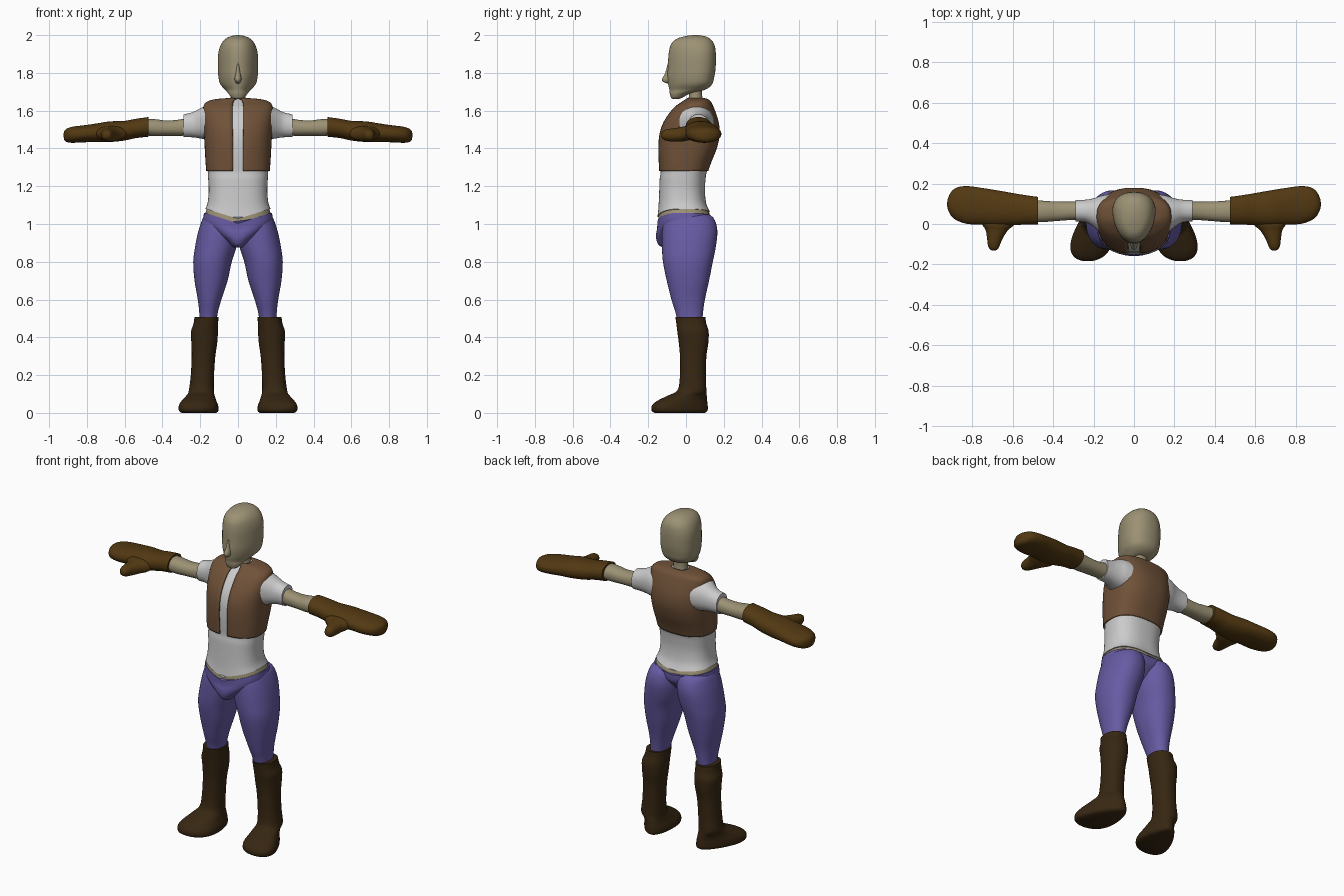
import bpy, bmesh, math

N = 64
SKIN = (0.33, 0.285, 0.175, 1)
VEST = (0.16, 0.083, 0.04, 1)
PANTS = (0.135, 0.105, 0.37, 1)
GLOVE = (0.085, 0.04, 0.006, 1)
BOOT = (0.038, 0.02, 0.006, 1)
mats = {}


def material(name, color):
    if name not in mats:
        m = bpy.data.materials.new(name)
        m.diffuse_color = color
        mats[name] = m
    return mats[name]


def smooth_rings(rings, steps=4):
    """Catmull-Rom interpolation between the given cross-sections."""
    r = [tuple(a) + (0,) * (7 - len(a)) for a in rings]
    out = []
    for i in range(len(r) - 1):
        p0, p1, p2, p3 = r[max(i - 1, 0)], r[i], r[i + 1], r[min(i + 2, len(r) - 1)]
        for s in range(steps):
            t = s / steps
            out.append([0.5 * (2 * b + (c - a) * t + (2 * a - 5 * b + 4 * c - d) * t * t
                               + (3 * b - a - 3 * c + d) * t ** 3)
                        for a, b, c, d in zip(p0, p1, p2, p3)])
    return out + [list(r[-1])]


def loft(name, rings, color=None, axis='z', power=2.2, mirror=False, skip=(), warp=None, caps=True):
    """Ring = position, u min, u max, v min, v max, taper, shear."""
    bm = bmesh.new()
    loops = []
    for t, u0, u1, v0, v1, taper, shear in smooth_rings(rings):
        loop = []
        for k in range(N):
            a = 2 * math.pi * k / N - math.pi / 2
            c, s = [math.copysign(abs(f) ** (2 / power), f) for f in (math.cos(a), math.sin(a))]
            u = (u0 + u1) / 2 + (u1 - u0) / 2 * c * (1 + taper * s) + shear * s
            v = (v0 + v1) / 2 + (v1 - v0) / 2 * s
            co = {'z': (u, v, t), 'x': (t, u, v), 'y': (u, t, v)}[axis]
            loop.append(bm.verts.new(warp(*co) if warp else co))
        loops.append(loop)
    for a, b in zip(loops, loops[1:]):
        for k in range(N):
            if k not in skip:
                j = (k + 1) % N
                bm.faces.new((a[k], a[j], b[j], b[k]))
    if caps:
        bm.faces.new(loops[0])
        bm.faces.new(loops[-1])
    bmesh.ops.recalc_face_normals(bm, faces=bm.faces)
    me = bpy.data.meshes.new(name)
    bm.to_mesh(me)
    bm.free()
    ob = bpy.data.objects.new(name, me)
    bpy.context.collection.objects.link(ob)
    if color:
        me.materials.append(material(name + "_color", color))
    bpy.ops.object.select_all(action='DESELECT')
    ob.select_set(True)
    bpy.context.view_layer.objects.active = ob
    bpy.ops.object.shade_smooth_by_angle(angle=math.radians(45))
    if mirror:
        ob.modifiers.new("Mirror", 'MIRROR').use_mirror_merge = False
    return ob


def sym(z, half, v0, v1, taper=0):
    return (z, -half, half, v0, v1, taper)


def waist(x, y, z):
    """Dip the waistline towards the middle, deeper in front."""
    w = max(0, 1 - abs(z - 1.065) / 0.15)
    w *= max(0, 1 - abs(x) / 0.17) * (1 if y < 0 else 0.4)
    return x, y, z - 0.058 * w


# Head, nose and neck
loft("head", [sym(1.662, .015, -.07, -.04), sym(1.668, .033, -.079, -.02),
              sym(1.69, .05, -.086, .02, .1), sym(1.71, .066, -.088, .10, .2),
              sym(1.74, .09, -.094, .138, .25), sym(1.78, .10, -.099, .15, .25),
              sym(1.83, .103, -.096, .157, .22), sym(1.90, .102, -.092, .158, .2),
              sym(1.95, .089, -.08, .15, .15), sym(1.98, .066, -.05, .128, .1),
              sym(1.994, .038, -.005, .10), sym(2.0, .01, .035, .065)], SKIN)
loft("nose", [sym(1.86, .006, -.094, -.05), sym(1.80, .014, -.11, -.05),
              sym(1.768, .018, -.127, -.05), sym(1.752, .014, -.12, -.05),
              sym(1.742, .006, -.095, -.05)], SKIN)
loft("neck", [sym(1.62, .055, 0, .10), sym(1.66, .042, .013, .088),
              sym(1.70, .04, .015, .085), sym(1.74, .045, .01, .09)], SKIN)

# Vest, open down the front
chest = [sym(1.28, .168, -.142, .118), sym(1.33, .172, -.145, .135),
         sym(1.40, .176, -.147, .163), sym(1.47, .18, -.142, .178),
         sym(1.53, .184, -.124, .175), sym(1.58, .187, -.094, .161),
         sym(1.62, .184, -.06, .146), sym(1.645, .168, -.025, .134),
         sym(1.66, .125, -.003, .118), sym(1.667, .05, .008, .095)]
vest = loft("vest", chest, VEST, power=2.5, skip=(0, N - 1), caps=False)
sol = vest.modifiers.new("Thickness", 'SOLIDIFY')
sol.thickness = 0.008

# Shirt body continues under the vest
shirt = [sym(1.08, .172, -.152, .128), sym(1.12, .16, -.146, .108),
         sym(1.18, .155, -.142, .1), sym(1.24, .158, -.139, .104)]
shirt += [sym(r[0] - .004, r[2] - .008, r[3] + .008, r[4] - .008) for r in chest]
loft("shirt", shirt, power=2.5, warp=waist)

# Bare strip at the waist
loft("waist", [sym(1.02, .178, -.148, .134), sym(1.06, .172, -.149, .13),
               sym(1.10, .158, -.143, .112)], SKIN, power=2.5, warp=waist)

# Trousers: pelvis and mirrored legs
loft("trouser_pelvis", [sym(.875, .02, -.12, .0), sym(.89, .04, -.145, .03),
                        sym(.92, .075, -.157, .07), sym(.97, .14, -.158, .11),
                        sym(1.01, .182, -.153, .135), sym(1.058, .18, -.152, .138)],
     PANTS, power=2.4, warp=waist)
loft("trouser_leg", [(.47, .115, .205, -.042, .085), (.53, .107, .205, -.055, .09),
                     (.60, .088, .213, -.077, .1), (.70, .055, .23, -.102, .122),
                     (.80, .033, .237, -.122, .142), (.88, .008, .227, -.127, .158),
                     (.95, -.002, .213, -.127, .166), (1.0, 0, .198, -.122, .16),
                     (1.035, .005, .183, -.11, .143), (1.05, .02, .165, -.09, .12)],
     PANTS, mirror=True)

# Boots with splayed, wider toes
loft("boot", [(0, .115, .28, -.165, .10, -.35, -.03), (.012, .103, .293, -.182, .114, -.35, -.03),
              (.04, .105, .293, -.18, .115, -.35, -.03), (.065, .115, .282, -.15, .112, -.3, -.026),
              (.09, .123, .268, -.10, .11, -.2, -.015), (.12, .128, .26, -.045, .108),
              (.20, .127, .25, -.032, .105), (.30, .12, .245, -.032, .108),
              (.37, .11, .247, -.038, .118), (.43, .106, .249, -.046, .12),
              (.47, .105, .236, -.051, .108), (.508, .104, .23, -.056, .102)],
     BOOT, mirror=True)

# Arms: short sleeve, bare forearm, mitten with thumb
loft("sleeve", [(.10, -.055, .15, 1.43, 1.635), (.16, -.045, .14, 1.445, 1.628),
                (.20, -.015, .127, 1.453, 1.612), (.24, .008, .12, 1.459, 1.592),
                (.288, .012, .118, 1.46, 1.58)], axis='x', mirror=True)
loft("forearm", [(.26, .02, .112, 1.468, 1.565), (.31, .02, .11, 1.467, 1.553),
                 (.38, .015, .111, 1.467, 1.548), (.44, .01, .114, 1.465, 1.555),
                 (.50, .008, .12, 1.47, 1.555)], SKIN, axis='x', mirror=True)
loft("mitten", [(.475, -.002, .134, 1.462, 1.566), (.54, -.003, .143, 1.455, 1.557),
                (.60, -.006, .153, 1.442, 1.546), (.68, -.01, .167, 1.434, 1.543),
                (.75, -.003, .178, 1.435, 1.532), (.82, 0, .187, 1.432, 1.522),
                (.87, .015, .182, 1.43, 1.516), (.90, .036, .163, 1.432, 1.508),
                (.918, .067, .13, 1.442, 1.495), (.923, .088, .107, 1.46, 1.478)],
     GLOVE, axis='x', mirror=True)
loft("thumb", [(.06, .58, .76, 1.455, 1.515), (.0, .59, .75, 1.44, 1.518),
               (-.03, .622, .733, 1.436, 1.512), (-.07, .648, .726, 1.436, 1.506),
               (-.105, .663, .722, 1.441, 1.5), (-.125, .674, .712, 1.452, 1.49),
               (-.131, .686, .7, 1.464, 1.478)], GLOVE, axis='y', mirror=True)
